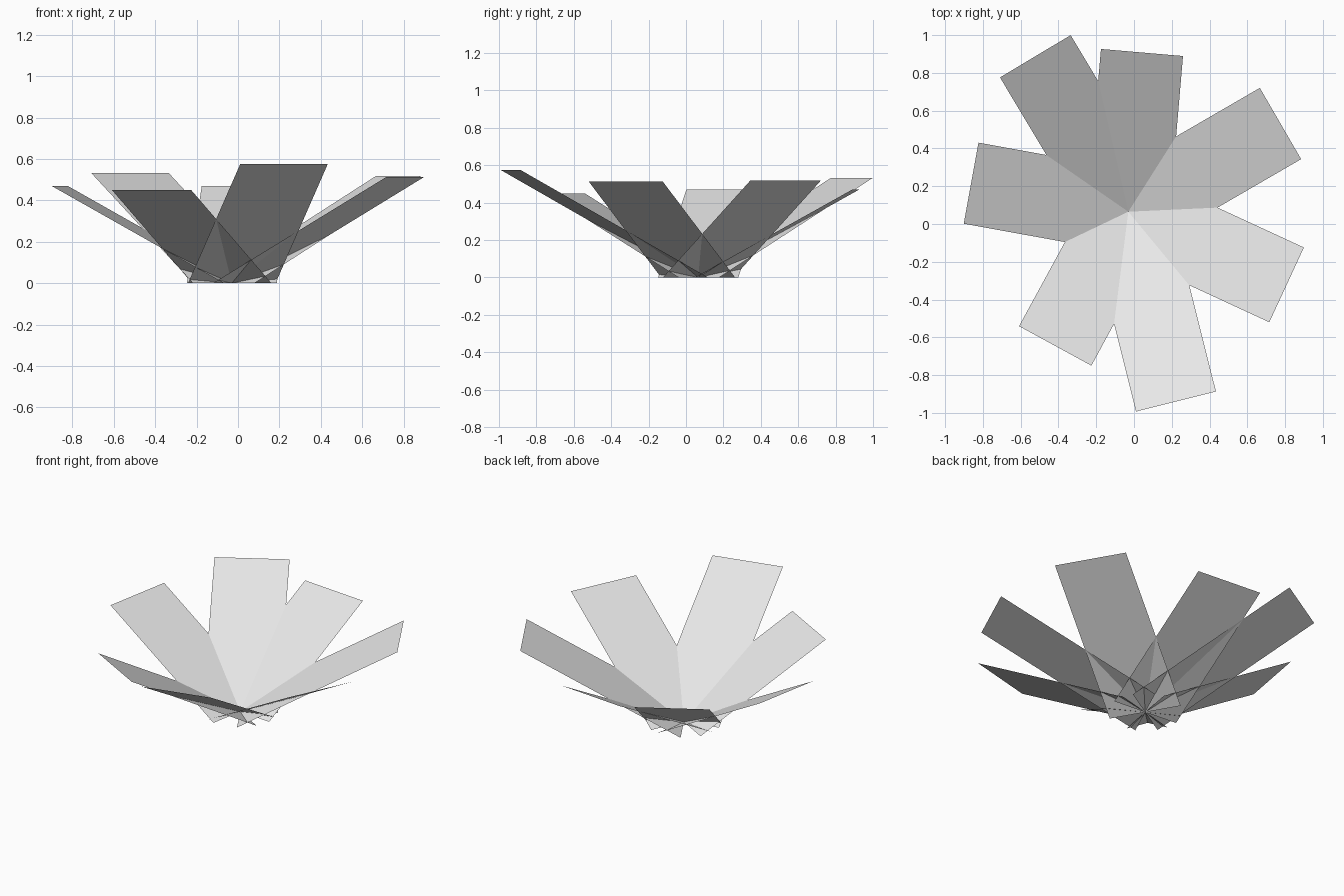
import bpy
import math
from mathutils import Matrix, Vector

if "Cube" in bpy.data.objects:
    bpy.data.objects.remove(bpy.data.objects["Cube"])

WIDTH = 0.436                     # every panel has the same width
SLOPE = math.atan(0.556)          # every panel rises at the same angle
CENTRE = Vector((-0.03, 0.065, 0.0))

# compass heading in degrees and horizontal reach of each panel
PANELS = [
    (-75.9, 1.036),
    (-24.8, 0.923),
    (30.1, 0.931),
    (85.1, 0.846),
    (120.9, 0.959),
    (169.7, 0.846),
    (241.4, 0.809),
]

grey = bpy.data.materials.new("light grey")
grey.diffuse_color = (0.8, 0.8, 0.8, 1.0)
grey.use_nodes = True
grey.node_tree.nodes["Principled BSDF"].inputs["Base Color"].default_value = grey.diffuse_color


def add_panel(name, heading, reach):
    """Flat rectangle hinged on the shared centre, tilted up and turned."""
    length, half = reach / math.cos(SLOPE), WIDTH / 2
    mesh = bpy.data.meshes.new(name)
    mesh.from_pydata(
        [(0, -half, 0), (length, -half, 0), (length, half, 0), (0, half, 0)],
        [], [(0, 1, 2, 3)])
    mesh.transform(Matrix.Translation(CENTRE)
                   @ Matrix.Rotation(math.radians(heading), 4, 'Z')
                   @ Matrix.Rotation(-SLOPE, 4, 'Y'))
    mesh.materials.append(grey)
    obj = bpy.data.objects.new(name, mesh)
    bpy.context.collection.objects.link(obj)


# fan of leaf panels
for i, (heading, reach) in enumerate(PANELS, 1):
    add_panel(f"leaf_panel_{i}", heading, reach)
